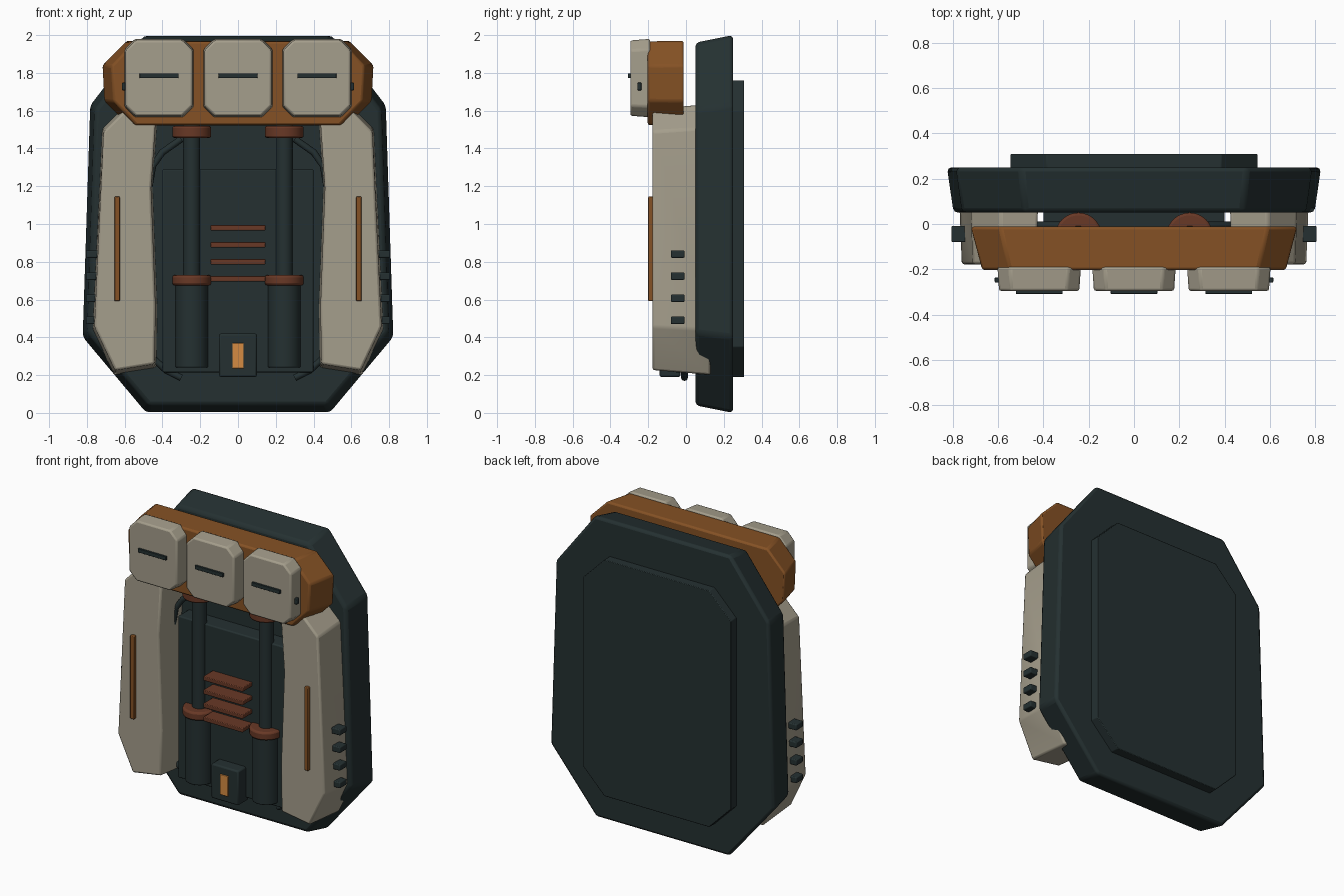
import bpy, bmesh, math
from mathutils import Vector

if "Cube" in bpy.data.objects:
    bpy.data.objects.remove(bpy.data.objects["Cube"])


def material(name, r, g, b):
    m = bpy.data.materials.new(name)
    m.diffuse_color = (r, g, b, 1)
    m.use_nodes = True
    m.node_tree.nodes["Principled BSDF"].inputs["Base Color"].default_value = m.diffuse_color
    return m


DARK = material("dark teal", 0.018, 0.030, 0.031)
TAN = material("warm tan", 0.376, 0.342, 0.262)
ORANGE = material("burnt orange", 0.235, 0.083, 0.018)
RUST = material("rust brown", 0.140, 0.040, 0.019)
LIGHT = material("bright orange", 0.66, 0.26, 0.055)


def finish(name, bm, mat, bevel=0.0, segments=2):
    bmesh.ops.recalc_face_normals(bm, faces=bm.faces)
    me = bpy.data.meshes.new(name)
    bm.to_mesh(me)
    bm.free()
    ob = bpy.data.objects.new(name, me)
    bpy.context.collection.objects.link(ob)
    me.materials.append(mat)
    if bevel:
        mod = ob.modifiers.new("bevel", 'BEVEL')
        mod.width, mod.segments, mod.limit_method = bevel, segments, 'ANGLE'
        mod.angle_limit = math.radians(25)
    bpy.ops.object.select_all(action='DESELECT')
    ob.select_set(True)
    bpy.context.view_layer.objects.active = ob
    bpy.ops.object.shade_smooth_by_angle(angle=math.radians(30))
    return ob


def prism(name, outline, y_front, y_back, mat, front=(1, 1), bevel=0.0):
    """Extrude an x-z outline along y, scaling the front ring about its centre."""
    cx = (min(p[0] for p in outline) + max(p[0] for p in outline)) / 2
    cz = (min(p[1] for p in outline) + max(p[1] for p in outline)) / 2
    bm = bmesh.new()
    a = [bm.verts.new((cx + (x - cx) * front[0], y_front, cz + (z - cz) * front[1])) for x, z in outline]
    b = [bm.verts.new((x, y_back, z)) for x, z in outline]
    bm.faces.new(a)
    bm.faces.new(b)
    n = len(a)
    for i in range(n):
        j = (i + 1) % n
        bm.faces.new((a[i], a[j], b[j], b[i]))
    return finish(name, bm, mat, bevel)


def both(half):
    """Close a right-hand half outline by mirroring it across x = 0."""
    return half + [(-x, z) for x, z in reversed(half)]


def octagon(x0, x1, z0, z1, c):
    return [(x0 + c, z0), (x1 - c, z0), (x1, z0 + c), (x1, z1 - c),
            (x1 - c, z1), (x0 + c, z1), (x0, z1 - c), (x0, z0 + c)]


def box(name, x0, x1, y0, y1, z0, z1, mat, bevel=0.004):
    return prism(name, [(x0, z0), (x1, z0), (x1, z1), (x0, z1)], y0, y1, mat, bevel=bevel)


def post(name, x, y, r, z0, z1, mat, bevel=0.006):
    bm = bmesh.new()
    bmesh.ops.create_cone(bm, cap_ends=True, segments=32, radius1=r, radius2=r, depth=z1 - z0)
    bmesh.ops.translate(bm, verts=bm.verts, vec=Vector((x, y, (z0 + z1) / 2)))
    return finish(name, bm, mat, bevel)


# Main shell, back plate and recessed core panel
prism("back_shell", both([(0.49, 0.0), (0.825, 0.40), (0.785, 1.63), (0.50, 2.0)]),
      0.05, 0.25, DARK, (0.965, 0.96), 0.02)
prism("back_plate", octagon(-0.545, 0.545, 0.19, 1.76, 0.16), 0.24, 0.308, DARK, bevel=0.004)
box("core_panel", -0.4, 0.4, -0.06, 0.1, 0.215, 1.29, DARK, 0.008)

# Cooling fins
for i in range(4):
    z = 0.71 + 0.09 * i
    box(f"fin_{i}", -0.145, 0.145, -0.16, 0.0, z - 0.014, z + 0.014, RUST)

# Switch box with lamp
box("switch_box", -0.1, 0.1, -0.14, -0.03, 0.19, 0.42, DARK, 0.01)
box("switch_lamp", -0.03, 0.03, -0.149, -0.139, 0.235, 0.37, LIGHT, 0.003)

# Top bar with three pods
prism("top_bar", both([(0.58, 1.52), (0.71, 1.65), (0.72, 1.84), (0.59, 1.97)]),
      -0.203, -0.012, ORANGE, (0.93, 0.985), 0.012)
for i, x in enumerate((-0.418, 0, 0.418)):
    prism(f"pod_{i}", octagon(x - 0.184, x + 0.184, 1.565, 1.98, 0.055),
          -0.295, -0.19, TAN, (0.96, 0.96), 0.01)
    box(f"pod_slot_{i}", x - 0.103, x + 0.103, -0.308, -0.29, 1.773, 1.798, DARK, 0.002)

for s, side in ((-1, "left"), (1, "right")):
    # Side panel with accent strip
    outline = [(0.42, 1.63), (0.59, 1.635), (0.72, 1.51), (0.772, 0.44),
               (0.655, 0.2), (0.43, 0.235), (0.425, 0.55), (0.45, 1.2)]
    prism(f"{side}_side_panel", [(s * x, z) for x, z in outline],
          -0.178, 0.13, TAN, (0.93, 0.965), 0.012)
    box(f"{side}_accent_strip", s * 0.64 - 0.014, s * 0.64 + 0.014, -0.2, -0.16, 0.592, 1.145, ORANGE)

    # Side vents and pod nub
    for i in range(4):
        z = 0.49 + 0.117 * i
        box(f"{side}_vent_{i}", s * 0.76 - 0.045, s * 0.76 + 0.045, -0.08, -0.008,
            z - 0.02, z + 0.02, DARK, 0.006)
    box(f"{side}_pod_nub", s * 0.6 - 0.014, s * 0.6 + 0.014, -0.258, -0.235, 1.708, 1.748, DARK)

    # Piston: sleeve, rod and two collars
    x, y = s * 0.245, -0.053
    post(f"{side}_piston_sleeve", x, y, 0.087, 0.24, 0.7, DARK)
    post(f"{side}_piston_rod", x, y, 0.045, 0.69, 1.54, DARK)
    post(f"{side}_lower_collar", x, y, 0.103, 0.675, 0.73, RUST, 0.012)
    post(f"{side}_upper_collar", x, y, 0.103, 1.455, 1.52, RUST, 0.012)

    # Hoses curving out from behind the side panel
    for end, pts in (("upper", [(0.30, 1.45), (0.40, 1.38), (0.45, 1.31), (0.47, 1.20)]),
                     ("lower", [(0.30, 0.185), (0.38, 0.225), (0.45, 0.29), (0.47, 0.40)])):
        cu = bpy.data.curves.new(f"{side}_{end}_hose", 'CURVE')
        cu.dimensions, cu.bevel_depth, cu.bevel_resolution = '3D', 0.018, 2
        cu.use_fill_caps = True
        sp = cu.splines.new('POLY')
        sp.points.add(len(pts) - 1)
        for p, (px, pz) in zip(sp.points, pts):
            p.co = (s * px, -0.008, pz, 1)
        cu.materials.append(DARK)
        bpy.context.collection.objects.link(bpy.data.objects.new(cu.name, cu))
